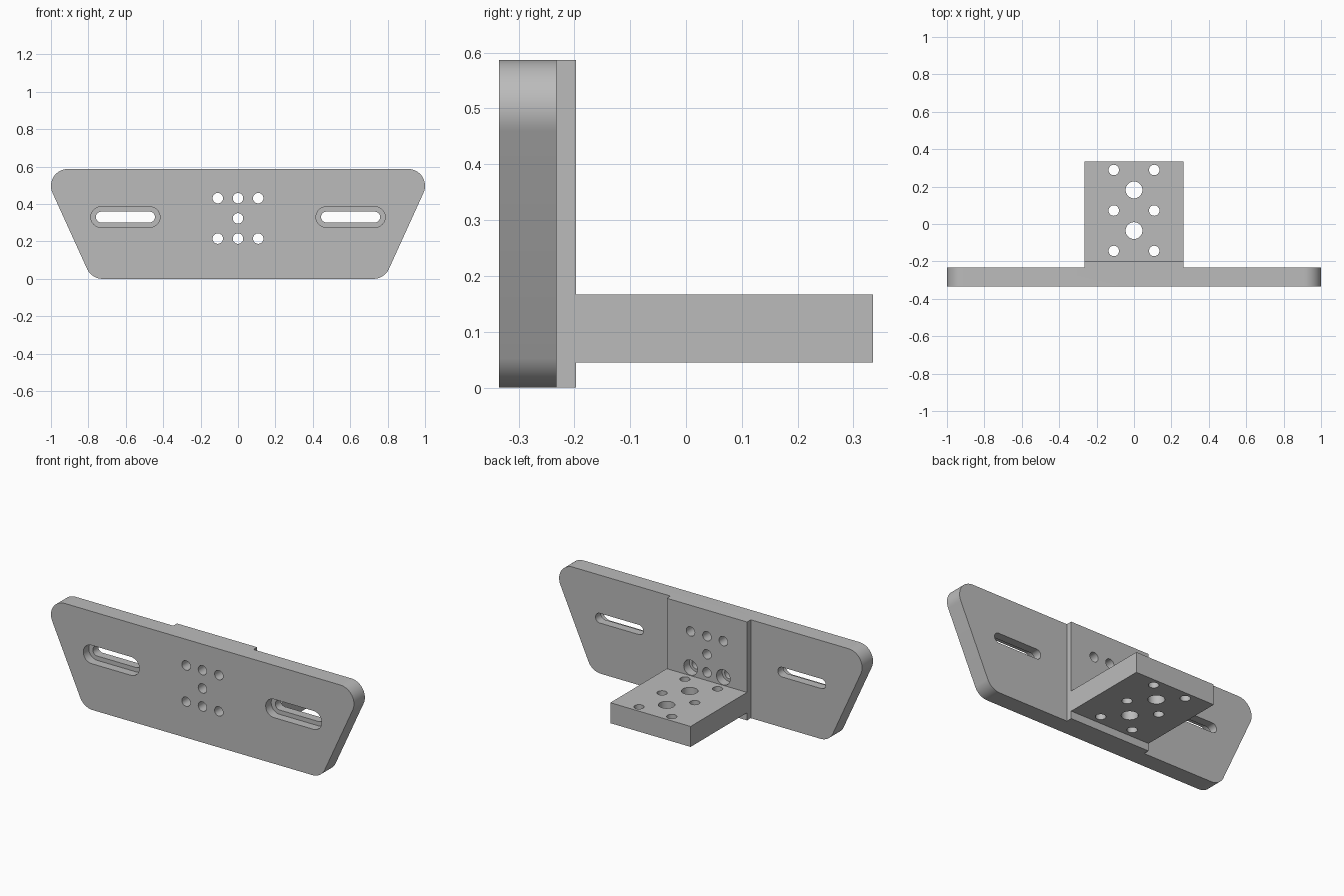
import bpy, bmesh
from math import sin, cos, pi, radians
from mathutils import Vector

cube = bpy.data.objects.get("Cube")
if cube:
    bpy.data.objects.remove(cube, do_unlink=True)

FRONT, PLATE_BACK, PAD_BACK, REAR = -0.335, -0.232, -0.197, 0.335
HEIGHT, PAD_HALF = 0.587, 0.265
SHELF_LOW, SHELF_TOP = 0.045, 0.167

grey = bpy.data.materials.new("plain_grey")
grey.use_nodes = True
colour = (0.5, 0.5, 0.5, 1)
grey.diffuse_color = colour
grey.node_tree.nodes["Principled BSDF"].inputs["Base Color"].default_value = colour


def prism(name, outline, axis, start, end):
    """Extrude a 2D outline along x (y, z), y (x, z) or z (x, y)."""
    def place(p):
        co = list(p)
        co.insert("xyz".index(axis), start)
        return co
    bm = bmesh.new()
    face = bm.faces.new([bm.verts.new(place(p)) for p in outline])
    moved = bmesh.ops.extrude_face_region(bm, geom=[face])["geom"]
    shift = Vector([end - start if a == axis else 0 for a in "xyz"])
    bmesh.ops.translate(bm, vec=shift,
                        verts=[g for g in moved if isinstance(g, bmesh.types.BMVert)])
    bmesh.ops.recalc_face_normals(bm, faces=bm.faces)
    mesh = bpy.data.meshes.new(name)
    bm.to_mesh(mesh)
    bm.free()
    mesh.materials.append(grey)
    obj = bpy.data.objects.new(name, mesh)
    bpy.context.collection.objects.link(obj)
    return obj


def arc(cx, cy, r, a0, a1, steps=16):
    return [(cx + r * cos(a0 + (a1 - a0) * i / steps),
             cy + r * sin(a0 + (a1 - a0) * i / steps)) for i in range(steps + 1)]


def slot(cx, cy, r, reach=0.0):
    """Slot outline; a plain circle when reach is zero."""
    right = arc(cx + reach, cy, r, -pi / 2, pi / 2)
    left = arc(cx - reach, cy, r, pi / 2, 3 * pi / 2)
    return right + left if reach else right + left[1:-1]


def boolean(target, tool, operation):
    mod = target.modifiers.new(tool.name, "BOOLEAN")
    mod.operation, mod.solver, mod.object = operation, "EXACT", tool
    tool.hide_render = True
    tools.append(tool)


tools = []

# Tapered front plate with rounded corners
radius, tilt = 0.09, radians(24.4)
half = (arc(0.725, radius, radius, -pi / 2, -tilt)
        + arc(0.91, HEIGHT - radius, radius, -tilt, pi / 2))
plate = prism("mounting_bracket", half + [(-x, z) for x, z in reversed(half)],
              "y", FRONT, PLATE_BACK)

# Raised back pad and shelf, one side profile
inside = PLATE_BACK - 0.04
pad = prism("pad_and_shelf",
            [(inside, 0), (PAD_BACK, 0), (PAD_BACK, SHELF_LOW), (REAR, SHELF_LOW),
             (REAR, SHELF_TOP), (PAD_BACK, SHELF_TOP), (PAD_BACK, HEIGHT), (inside, HEIGHT)],
            "x", -PAD_HALF, PAD_HALF)
boolean(plate, pad, "UNION")

# Long slots with a wider recess at the front
for side in (-1, 1):
    boolean(plate, prism("slot", slot(side * 0.602, 0.33, 0.029, 0.129), "y", -0.4, -0.1),
            "DIFFERENCE")
    boolean(plate, prism("slot_recess", slot(side * 0.602, 0.33, 0.055, 0.13), "y", -0.4, -0.283),
            "DIFFERENCE")

# Bolt holes through the plate, the lower outer pair counterbored at the back
pitch = 0.108
for x, z in [(x, z) for z in (0.215, 0.431) for x in (-pitch, 0, pitch)] + [(0, 0.323)]:
    boolean(plate, prism("plate_hole", slot(x, z, 0.028), "y", -0.4, -0.1), "DIFFERENCE")
for x in (-pitch, pitch):
    boolean(plate, prism("counterbore", slot(x, 0.215, 0.045), "y", -0.25, -0.1), "DIFFERENCE")

# Shelf holes, small at the sides and large along the middle
for y in (-0.144, 0.072, 0.289):
    for x in (-pitch, pitch):
        boolean(plate, prism("shelf_hole", slot(x, y, 0.028), "z", 0.02, 0.2), "DIFFERENCE")
for y in (-0.035, 0.182):
    boolean(plate, prism("shelf_large_hole", slot(0, y, 0.045), "z", 0.02, 0.2), "DIFFERENCE")

# Bake the cuts, drop the helpers and keep sharp edges crisp
bpy.context.view_layer.update()
graph = bpy.context.evaluated_depsgraph_get()
mesh = bpy.data.meshes.new_from_object(plate.evaluated_get(graph))
plate.modifiers.clear()
plate.data = mesh
mesh.materials.clear()
mesh.materials.append(grey)
mesh.polygons.foreach_set("material_index", [0] * len(mesh.polygons))
for tool in tools:
    bpy.data.objects.remove(tool, do_unlink=True)
bpy.ops.object.select_all(action="DESELECT")
plate.select_set(True)
bpy.context.view_layer.objects.active = plate
bpy.ops.object.shade_smooth_by_angle(angle=radians(30))
